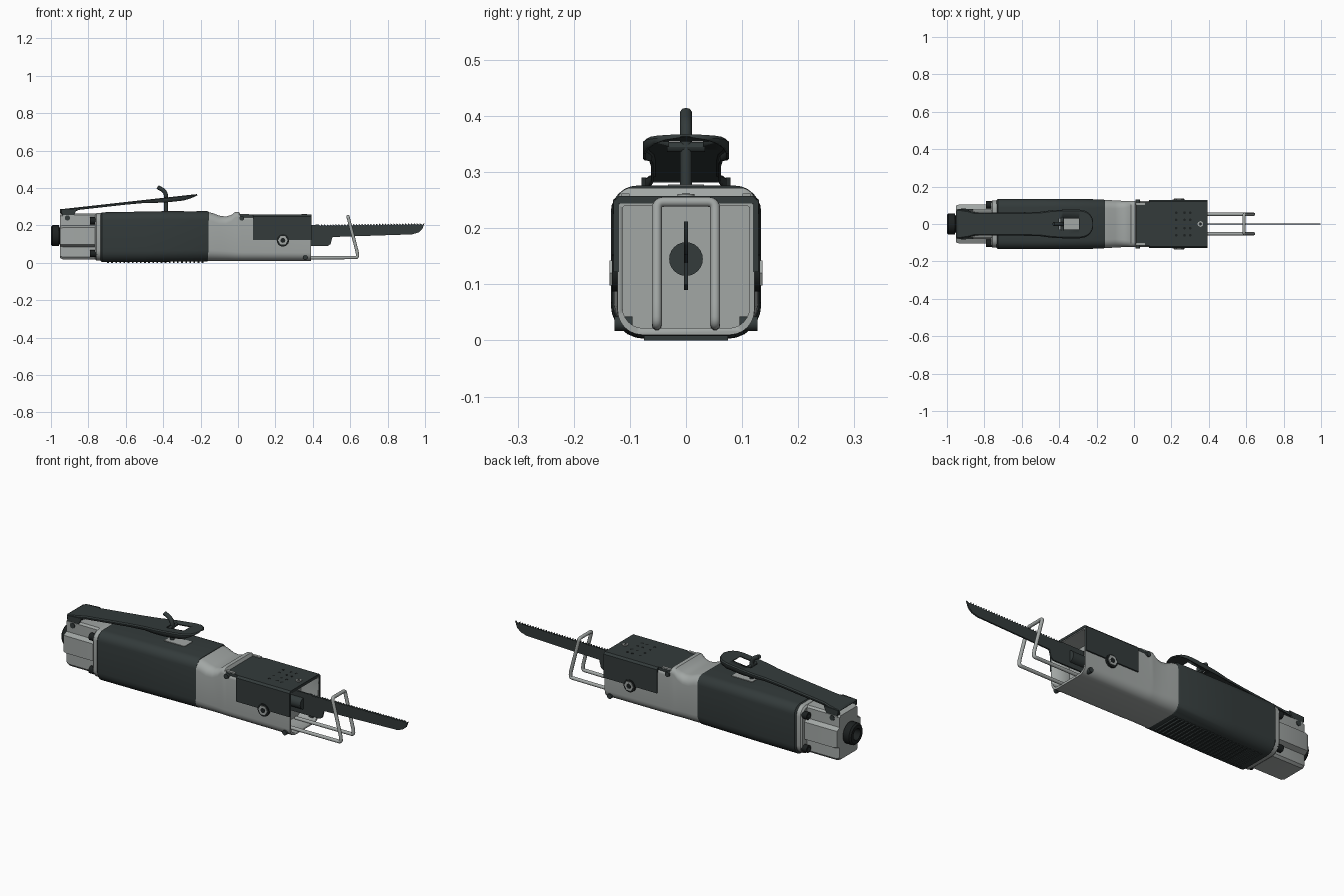
import bpy, bmesh, math
from mathutils import Vector

if "Cube" in bpy.data.objects:
    bpy.data.objects.remove(bpy.data.objects["Cube"])

def material(name, c):
    m = bpy.data.materials.new(name)
    m.diffuse_color = (*c, 1)
    m.use_nodes = True
    m.node_tree.nodes["Principled BSDF"].inputs["Base Color"].default_value = m.diffuse_color
    return m

DARK = material("dark_rubber", (.033, .043, .043))
BLACK = material("black_steel", (.012, .015, .015))
LIGHT = material("light_metal", (.36, .385, .375))

def finish(name, bm, mat, angle=30):
    bmesh.ops.recalc_face_normals(bm, faces=bm.faces)
    me = bpy.data.meshes.new(name)
    bm.to_mesh(me)
    bm.free()
    ob = bpy.data.objects.new(name, me)
    bpy.context.collection.objects.link(ob)
    me.materials.append(mat)
    bpy.ops.object.select_all(action='DESELECT')
    ob.select_set(True)
    bpy.context.view_layer.objects.active = ob
    bpy.ops.object.shade_smooth_by_angle(angle=math.radians(angle))
    return ob

def section(x, w, z0, z1, rb, rt, n=7):
    pts = []
    for sy, z, r, a0 in ((1, z0 + rb, rb, -90), (1, z1 - rt, rt, 0),
                         (-1, z1 - rt, rt, 90), (-1, z0 + rb, rb, 180)):
        for i in range(n):
            a = math.radians(a0 + 90 * i / (n - 1))
            pts.append((x, sy * (w - r) + r * math.cos(a), z + r * math.sin(a)))
    return pts

def loft(name, rings, mat, caps=True, close=True):
    bm = bmesh.new()
    vs = [[bm.verts.new(p) for p in r] for r in rings]
    n = len(vs[0])
    for a, b in zip(vs, vs[1:]):
        for i in range(n if close else n - 1):
            j = (i + 1) % n
            bm.faces.new((a[i], a[j], b[j], b[i]))
    if caps:
        bm.faces.new(vs[0])
        bm.faces.new(vs[-1])
    return finish(name, bm, mat)

def prism(name, pts, axis, lo, hi, mat):
    # polygon in the other two axes, extruded along the chosen axis
    def p(a, b, t):
        return (t, a, b) if axis == 'x' else (a, t, b) if axis == 'y' else (a, b, t)
    return loft(name, [[p(a, b, t) for a, b in pts] for t in (lo, hi)], mat)

def disc(name, cu, cv, r, axis, lo, hi, mat, sides=24):
    pts = [(cu + r * math.cos(2 * math.pi * i / sides), cv + r * math.sin(2 * math.pi * i / sides))
           for i in range(sides)]
    return prism(name, pts, axis, lo, hi, mat)

def box(name, x0, x1, y0, y1, z0, z1, mat):
    return prism(name, [(x0, y0), (x1, y0), (x1, y1), (x0, y1)], 'z', z0, z1, mat)

def modify(ob, kind, **kw):
    bpy.context.view_layer.objects.active = ob
    m = ob.modifiers.new(kind, kind)
    for k, v in kw.items():
        setattr(m, k, v)
    bpy.ops.object.modifier_apply(modifier=m.name)

def cut(ob, cutter):
    modify(ob, 'BOOLEAN', object=cutter, operation='DIFFERENCE', solver='EXACT')
    bpy.data.objects.remove(cutter)

# grip sleeve with fine ribs underneath
loft("grip_sleeve", [section(x, w, a, b, .06, .045) for x, w, a, b in
     ((-.735, .128, .01, .262), (-.728, .134, .003, .27), (-.5, .134, .004, .274),
      (-.165, .132, .008, .276), (-.155, .128, .013, .272))], DARK)
for i in range(24):
    x = -.70 + i * .022
    box("grip_rib", x, x + .009, -.075, .075, .0, .01, DARK)
box("trigger_plate", -.41, -.29, -.032, .032, .26, .278, LIGHT)

# metal front housing with saddle behind the cover, hollow nose
housing = loft("front_housing", [section(*s) for s in (
    (-.17, .129, .01, .272, .058, .045), (-.135, .128, .01, .266, .056, .045),
    (-.10, .126, .01, .252, .054, .045), (-.065, .124, .01, .247, .052, .04),
    (-.035, .123, .01, .256, .05, .035), (-.015, .123, .01, .272, .048, .03),
    (.005, .123, .01, .272, .047, .026), (.02, .122, .01, .247, .046, .02),
    (.39, .122, .01, .247, .044, .012))], LIGHT)
cut(housing, loft("nose_cutter", [section(x, .113, .022, .24, .036, .006) for x in (.29, .45)], LIGHT))

# wrap-round dark cover
o, i = .129, .119
prism("nose_cover", [(-o, .122), (-o, .247), (-o + .01, .257), (o - .01, .257), (o, .247), (o, .122),
                     (i, .122), (i, .244), (-i, .244), (-i, .122)], 'x', .08, .392, DARK)
box("cover_tongue", 0, .082, -.116, .116, .24, .257, DARK)
for k, x in enumerate((.225, .27, .30)):
    for y in (-.06, -.022, .022, .06):
        disc("vent_hole", x, y, .007, 'z', .25, .2578, BLACK, 12)
disc("cover_screw", .355, 0, .015, 'z', .25, .261, LIGHT)
disc("cover_screw_socket", .355, 0, .008, 'z', .255, .2615, BLACK, 6)

# fasteners on both sides
for s in (-1, 1):
    def side(name, x, z, r, a, b, mat, n=24):
        disc(name, x, z, r, 'y', s * a, s * b, mat, n)
    side("side_nut_washer", .24, .12, .033, .11, .132, BLACK)
    side("side_nut", .24, .12, .026, .12, .136, LIGHT, 6)
    side("side_nut_socket", .24, .12, .013, .125, .1365, BLACK, 16)
    side("lower_screw", .36, .03, .013, .095, .127, DARK, 16)
    side("upper_screw", .02, .238, .013, .11, .13, DARK, 16)
    box("cover_clip", .0, .06, s * .108 - .007, s * .108 + .007, .245, .262, LIGHT)

# rear collar and cross-shaped rear block
loft("rear_collar", [section(x, w, a, b, .055, .045) for x, w, a, b in
     ((-.765, .12, .018, .258), (-.757, .126, .012, .265), (-.72, .127, .011, .265))], LIGHT)
half = [(.07, .018), (.08, .03), (.08, .085), (.104, .097), (.104, .188),
        (.08, .2), (.08, .255), (.07, .264)]
cross = half + [(-y, z) for y, z in reversed(half)]
loft("rear_block", [[(x, y * f, .14 + (z - .14) * f) for y, z in cross]
     for x, f in ((-.952, .94), (-.935, 1), (-.75, 1))], LIGHT)
for s in (-1, 1):
    for z in (.05, .225):
        disc("rear_bolt", s * .103, z, .019, 'x', -.79, -.75, BLACK, 16)
        disc("rear_bolt_socket", s * .103, z, .009, 'x', -.791, -.78, DARK, 6)

# air inlet fitting, turned profile
def ring(x, r, n=24):
    return [(x, r * math.cos(2 * math.pi * k / n), .145 + r * math.sin(2 * math.pi * k / n)) for k in range(n)]
loft("air_inlet", [ring(*p) for p in ((-.94, .045), (-.955, .045), (-.957, .056), (-.992, .056),
     (-1, .048), (-1, .03), (-.965, .028))], BLACK)

# pressed-sheet throttle lever with slot
rows = []
for x, w, d in ((-.95, .07, .02), (-.93, .076, .03), (-.89, .07, .025), (-.85, .06, .012),
                (-.6, .06, .012), (-.5, .063, .014), (-.44, .071, .02), (-.38, .074, .024), (-.29, .074, .024),
                (-.26, .068, .018), (-.24, .055, .012), (-.227, .036, .007), (-.22, .012, .004)):
    z = .284 + (x + .95) * .111
    rows.append([(x, -w, z - d), (x, -w, z - .004), (x, -w + .005, z),
                 (x, w - .005, z), (x, w, z - .004), (x, w, z - d)])
lever = loft("throttle_lever", rows, DARK, caps=False, close=False)
modify(lever, 'SOLIDIFY', thickness=.005, offset=0)
cut(lever, box("slot_cutter", -.40, -.295, -.03, .03, .3, .42, DARK))
for s in (-1, 1):
    prism("lever_ear", [(-.945, .285), (-.935, .215), (-.925, .2), (-.90, .2), (-.885, .22),
                        (-.875, .26), (-.86, .29)], 'y', s * .071, s * .079, DARK)
disc("lever_pivot", -.912, .24, .014, 'y', -.083, .083, DARK, 16)

# tubes along rounded paths
def tube(name, pts, r, radius, mat):
    P = [Vector(p) for p in pts]
    path = [P[0]]
    for a, b, c in zip(P, P[1:], P[2:]):
        p0 = b + (a - b).normalized() * radius
        p1 = b + (c - b).normalized() * radius
        for k in range(7):
            t = k / 6
            path.append(p0 * (1 - t) ** 2 + b * 2 * t * (1 - t) + p1 * t * t)
    path.append(P[-1])
    cu = bpy.data.curves.new(name, 'CURVE')
    cu.dimensions = '3D'
    cu.bevel_depth, cu.bevel_resolution, cu.use_fill_caps = r, 3, True
    sp = cu.splines.new('POLY')
    sp.points.add(len(path) - 1)
    for q, p in zip(sp.points, path):
        q.co = (*p, 1)
    cu.materials.append(mat)
    ob = bpy.data.objects.new(name, cu)
    bpy.context.collection.objects.link(ob)
    bpy.ops.object.select_all(action='DESELECT')
    ob.select_set(True)
    bpy.context.view_layer.objects.active = ob
    bpy.ops.object.convert(target='MESH')
    bpy.ops.object.shade_smooth_by_angle(angle=math.radians(40))

# wire blade guard and safety catch
leg = [(.30, .026), (.64, .028), (.638, .055), (.588, .247)]
tube("blade_guard", [(x, -.052, z) for x, z in leg] + [(x, .052, z) for x, z in reversed(leg)],
     .009, .013, LIGHT)
tube("safety_catch", [(-.385, 0, .26), (-.385, 0, .38), (-.43, 0, .405)], .011, .025, DARK)
disc("catch_pin", -.383, .345, .009, 'y', -.034, .034, DARK, 12)

# saw blade with toothed upper edge, and its holder
blade = [(.30, .09), (.48, .09), (.495, .1), (.505, .138), (.93, .152), (.965, .162), (.985, .18), (.997, .212)]
for k in range(36):
    x = .985 - k * .0155
    z = .212 - (.985 - x) * .012
    blade += [(x, z - .009), (x - .013, z)]
blade += [(.41, .203), (.30, .203)]
prism("saw_blade", blade, 'y', -.004, .004, DARK)
disc("blade_holder", 0, .145, .03, 'x', .27, .385, DARK)
